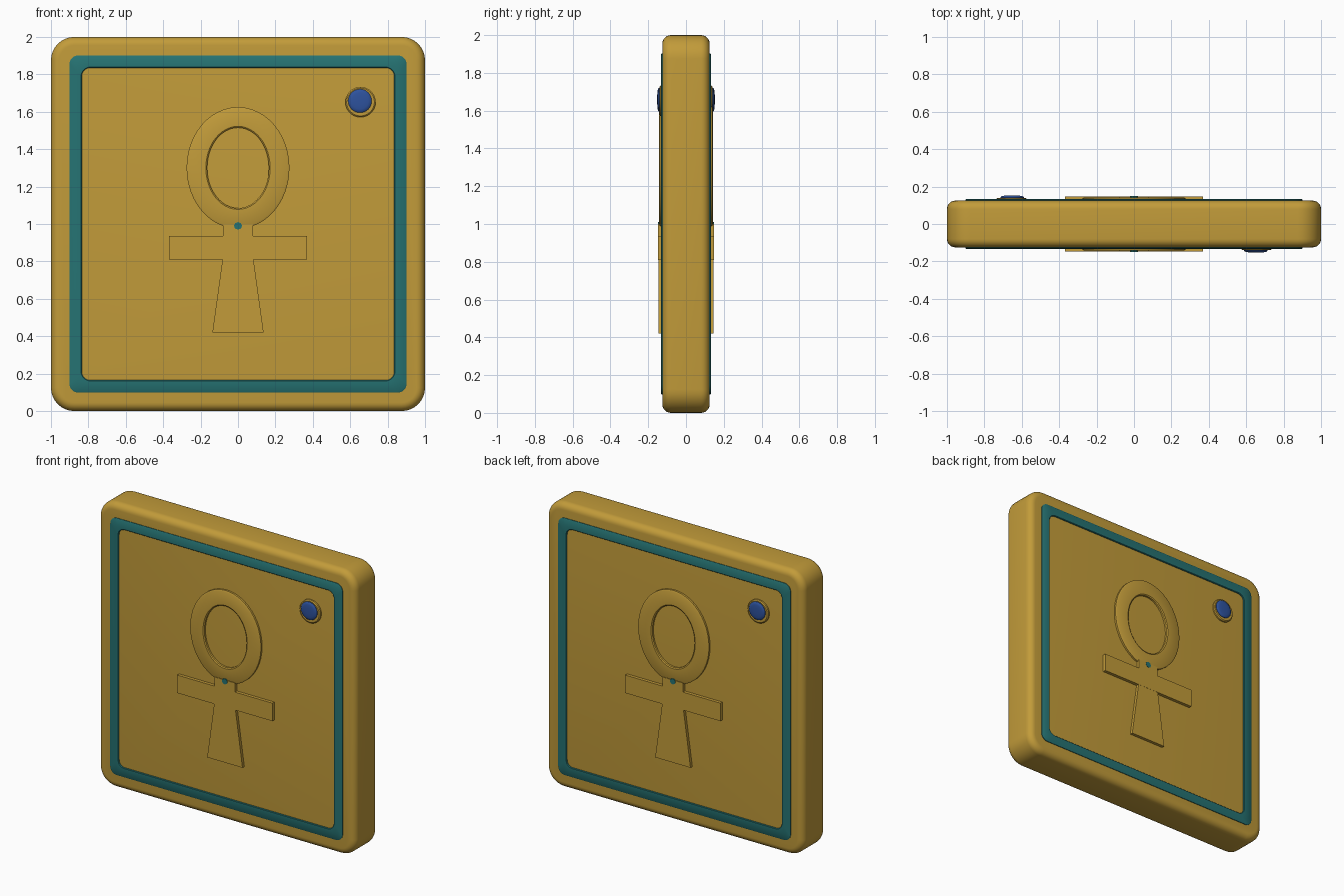
import bpy, bmesh, math
from mathutils import Matrix

if "Cube" in bpy.data.objects:
    bpy.data.objects.remove(bpy.data.objects["Cube"])


def material(name, rgb):
    m = bpy.data.materials.new(name)
    m.diffuse_color = (*rgb, 1)
    m.use_nodes = True
    m.node_tree.nodes["Principled BSDF"].inputs["Base Color"].default_value = m.diffuse_color
    return m


GOLD = material("gold", (0.54, 0.33, 0.042))
TEAL = material("teal", (0.019, 0.17, 0.17))
BLUE = material("blue", (0.027, 0.085, 0.34))


def rounded_rect(hx, hz, r, cz=1.0, n=8):
    pts = []
    for k, (sx, sz) in enumerate([(1, 1), (-1, 1), (-1, -1), (1, -1)]):
        for i in range(n + 1):
            a = math.pi / 2 * (k + i / n)
            pts.append((sx * (hx - r) + r * math.cos(a), cz + sz * (hz - r) + r * math.sin(a)))
    return pts


def ellipse(cx, cz, rx, rz, n=48):
    return [(cx + rx * math.cos(2 * math.pi * i / n), cz + rz * math.sin(2 * math.pi * i / n)) for i in range(n)]


def finish(name, bm, mat, back=False):
    bmesh.ops.recalc_face_normals(bm, faces=bm.faces)
    if back:
        bmesh.ops.rotate(bm, verts=bm.verts, matrix=Matrix.Rotation(math.pi, 3, 'Z'))
    me = bpy.data.meshes.new(name)
    bm.to_mesh(me)
    bm.free()
    me.materials.append(mat)
    ob = bpy.data.objects.new(name, me)
    bpy.context.collection.objects.link(ob)
    bpy.ops.object.select_all(action='DESELECT')
    ob.select_set(True)
    bpy.context.view_layer.objects.active = ob
    bpy.ops.object.shade_smooth_by_angle(angle=math.radians(35))
    return ob


def loft(name, rings, mat, back=False, closed=False):
    """Skin (outline, y) rings; capped at the ends, or looped into a tube."""
    bm = bmesh.new()
    vs = [[bm.verts.new((x, y, z)) for x, z in pts] for pts, y in rings]
    n = len(vs[0])
    pairs = list(zip(vs, vs[1:])) + ([(vs[-1], vs[0])] if closed else [])
    for a, b in pairs:
        for i in range(n):
            j = (i + 1) % n
            bm.faces.new((a[i], a[j], b[j], b[i]))
    if not closed:
        bm.faces.new(vs[0])
        bm.faces.new(vs[-1])
    return finish(name, bm, mat, back)


# Slab: rounded square with rolled front and back edges
D, B = 0.125, 0.045
steps = [i * math.pi / 12 for i in range(7)]
front = [(B * (1 - math.sin(a)), -D + B * (1 - math.cos(a))) for a in steps]
profile = front + [(i, -y) for i, y in reversed(front)]
loft("slab", [(rounded_rect(1 - i, 1 - i, 0.125 - i), y) for i, y in profile], GOLD)

for back in (False, True):
    side = "back" if back else "front"

    # Inlaid border frame
    out, inn = (0.902, 0.902, 0.05), (0.835, 0.835, 0.045)
    loft(side + "_border", [
        (rounded_rect(*out), -0.11), (rounded_rect(*out), -0.129),
        (rounded_rect(0.896, 0.896, 0.045), -0.133),
        (rounded_rect(0.839, 0.839, 0.049), -0.133),
        (rounded_rect(*inn), -0.129), (rounded_rect(*inn), -0.11)], TEAL, back, True)

    # Ankh loop
    loft(side + "_ankh_loop", [
        (ellipse(0, 1.3, 0.275, 0.325), -0.11), (ellipse(0, 1.3, 0.275, 0.325), -0.138),
        (ellipse(0, 1.3, 0.265, 0.315), -0.143), (ellipse(0, 1.3, 0.172, 0.222), -0.143),
        (ellipse(0, 1.3, 0.165, 0.215), -0.138), (ellipse(0, 1.3, 0.165, 0.215), -0.11)],
        GOLD, back, True)

    # Ankh crossbar, flared stem and neck
    plates = {
        "crossbar": ([(-0.37, 0.81), (0.37, 0.81), (0.37, 0.936), (-0.37, 0.936)], -0.147),
        "stem": ([(-0.137, 0.42), (0.137, 0.42), (0.08, 0.83), (-0.08, 0.83)], -0.146),
        "neck": ([(-0.08, 0.92), (0.08, 0.92), (0.08, 1.0), (-0.08, 1.0)], -0.147)}
    for part, (pts, y) in plates.items():
        loft(f"{side}_ankh_{part}", [(pts, -0.11), (pts, y)], GOLD, back)

    # Teal bead at the neck
    loft(side + "_neck_bead", [(ellipse(0, 0.99, 0.022, 0.02, 8), -0.12),
                               (ellipse(0, 0.99, 0.022, 0.02, 8), -0.149)], TEAL, back)

    # Gem setting and domed gem
    loft(side + "_gem_setting", [
        (ellipse(0.655, 1.652, 0.081, 0.081), -0.11), (ellipse(0.655, 1.652, 0.081, 0.081), -0.135),
        (ellipse(0.655, 1.652, 0.074, 0.074), -0.14)], GOLD, back)
    loft(side + "_gem", [(ellipse(0.652, 1.658, 0.063 * s, 0.063 * s, 32), y) for s, y in
                         [(1, -0.12), (1, -0.143), (0.92, -0.148), (0.7, -0.151), (0.35, -0.1525)]],
         BLUE, back)
